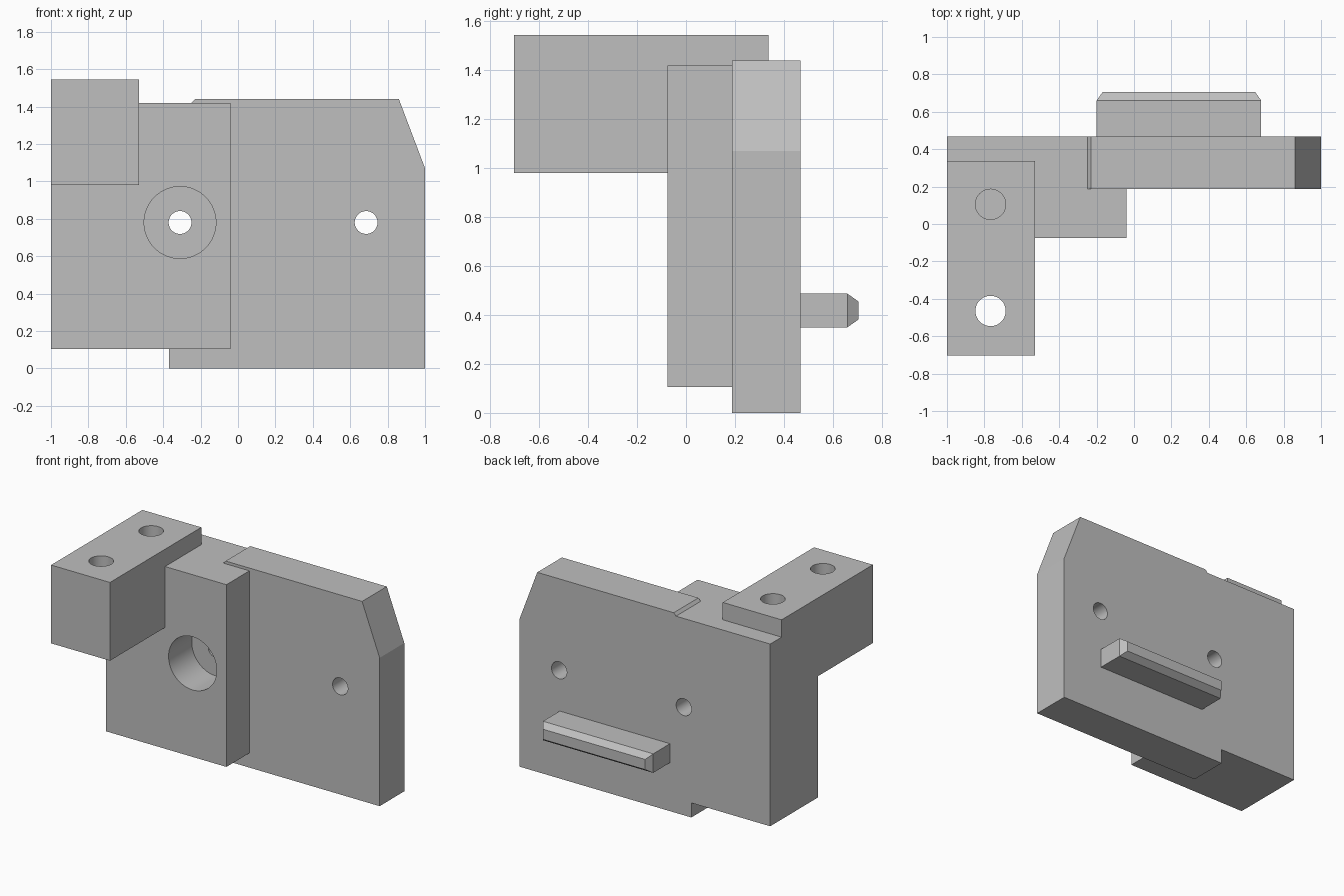
import bpy, bmesh, math
from mathutils import Matrix, Vector

old = bpy.data.objects.get("Cube")
if old:
    bpy.data.objects.remove(old, do_unlink=True)

grey = bpy.data.materials.new("light_grey_metal")
grey.use_nodes = True
colour = (0.52, 0.52, 0.52, 1)
grey.diffuse_color = colour
grey.node_tree.nodes["Principled BSDF"].inputs["Base Color"].default_value = colour


def finish(name, bm):
    bmesh.ops.recalc_face_normals(bm, faces=bm.faces[:])
    mesh = bpy.data.meshes.new(name)
    bm.to_mesh(mesh)
    bm.free()
    mesh.materials.append(grey)
    obj = bpy.data.objects.new(name, mesh)
    bpy.context.collection.objects.link(obj)
    return obj


def extrude_y(name, profile, y0, y1):
    """Solid from an x-z outline, running from y0 to y1."""
    bm = bmesh.new()
    face = bm.faces.new([bm.verts.new((x, y0, z)) for x, z in profile])
    ret = bmesh.ops.extrude_face_region(bm, geom=[face])
    verts = [g for g in ret["geom"] if isinstance(g, bmesh.types.BMVert)]
    bmesh.ops.translate(bm, verts=verts, vec=(0, y1 - y0, 0))
    return finish(name, bm)


def box(name, x0, x1, y0, y1, z0, z1):
    return extrude_y(name, [(x0, z0), (x1, z0), (x1, z1), (x0, z1)], y0, y1)


def cutter(name, start, end, radius):
    """Round cutter between two points."""
    a, b = Vector(start), Vector(end)
    turn = (b - a).to_track_quat("Z", "Y").to_matrix().to_4x4()
    bm = bmesh.new()
    bmesh.ops.create_cone(bm, cap_ends=True, segments=64, radius1=radius,
                          radius2=radius, depth=(b - a).length,
                          matrix=Matrix.Translation((a + b) / 2) @ turn)
    obj = finish(name, bm)
    obj.hide_render = True
    return obj


def combine(target, tool, operation):
    mod = target.modifiers.new(operation.lower(), "BOOLEAN")
    mod.operation = operation
    mod.solver = "EXACT"
    mod.object = tool
    bpy.context.view_layer.objects.active = target
    bpy.ops.object.modifier_apply(modifier=mod.name)
    bpy.data.objects.remove(tool, do_unlink=True)


FRONT, SEAM, BACK = -0.075, 0.187, 0.468

# Back plate with stepped foot, raised top and sloped corner
body = extrude_y("bracket_body", [
    (-1, 0.105), (-0.37, 0.105), (-0.37, 0), (1, 0), (1, 1.07),
    (0.86, 1.44), (-0.23, 1.44), (-0.248, 1.42), (-1, 1.42)], SEAM, BACK)

# Front block and overhanging arm
combine(body, box("front_block", -1, -0.04, FRONT, SEAM, 0.105, 1.42), "UNION")
combine(body, box("top_arm", -1, -0.53, -0.703, 0.338, 0.98, 1.545), "UNION")

# Rail on the back, tapered at its outer end
rail = box("back_rail", -0.2, 0.68, BACK, 0.66, 0.35, 0.487)
bm = bmesh.new()
bm.from_mesh(rail.data)
bm.faces.ensure_lookup_table()
tip = max(bm.faces, key=lambda f: f.calc_center_median().y)
bmesh.ops.inset_region(bm, faces=[tip], thickness=0.045, depth=0)
bmesh.ops.translate(bm, verts=tip.verts[:], vec=(0, 0.045, 0))
bm.to_mesh(rail.data)
bm.free()
combine(body, rail, "UNION")

# Counterbore in the block and two holes through the plate
combine(body, cutter("counterbore", (-0.31, -0.3, 0.78), (-0.31, SEAM + 0.003, 0.78), 0.192),
        "DIFFERENCE")
for x in (-0.31, 0.685):
    combine(body, cutter("plate_hole", (x, 0.1, 0.78), (x, 0.6, 0.78), 0.061), "DIFFERENCE")

# Arm holes: the front one goes through, the rear one is blind
for y, bottom in ((-0.465, 0.8), (0.105, 0.98)):
    combine(body, cutter("arm_hole", (-0.767, y, bottom), (-0.767, y, 1.7), 0.081), "DIFFERENCE")

# Smooth bores, sharp machined edges
bpy.ops.object.select_all(action="DESELECT")
body.select_set(True)
bpy.context.view_layer.objects.active = body
bpy.ops.object.shade_smooth_by_angle(angle=math.radians(20))
